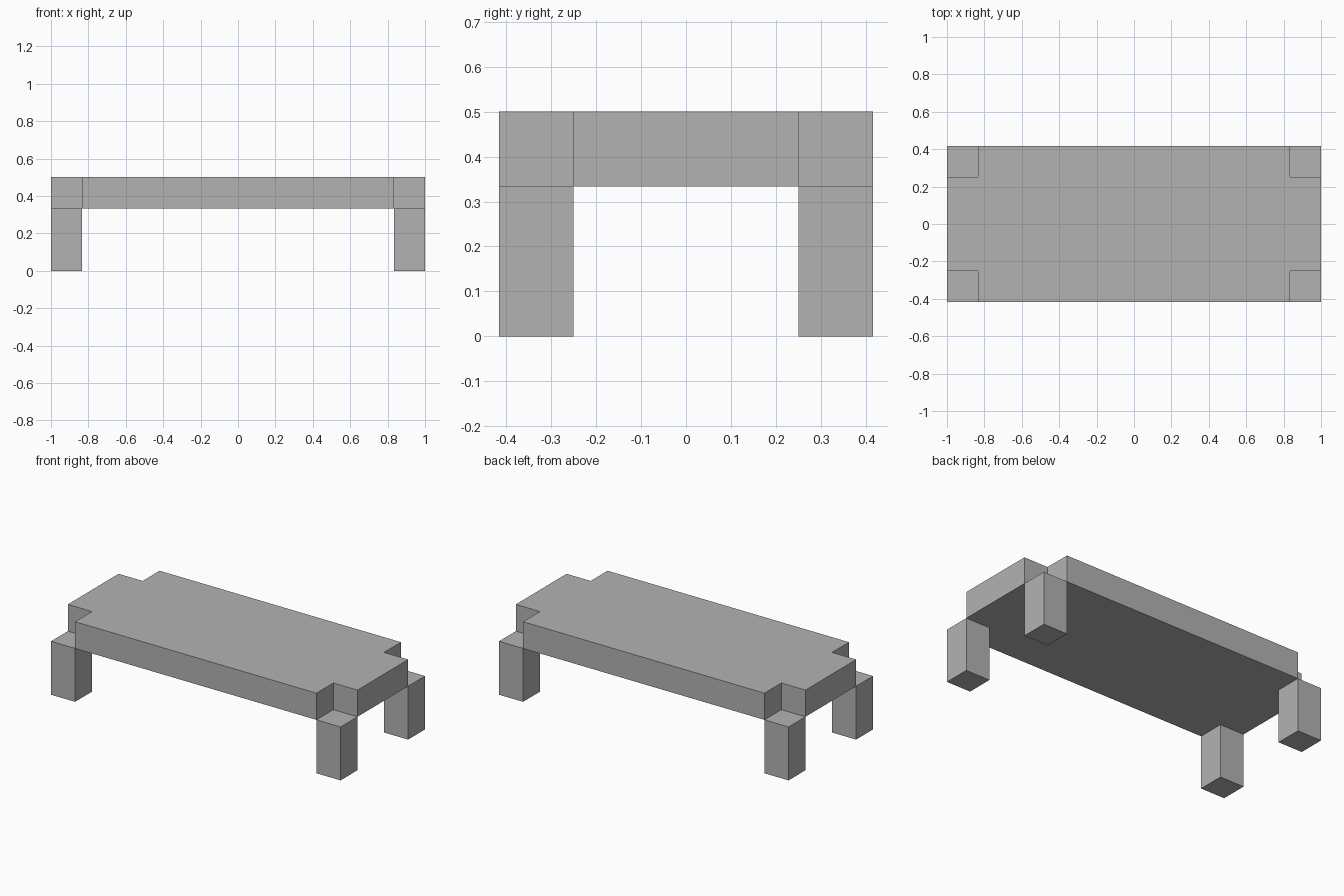
import bpy
import bmesh

cube = bpy.data.objects.get("Cube")
if cube:
    bpy.data.objects.remove(cube, do_unlink=True)

HALF_X, HALF_Y = 1.0, 5 / 12       # outer half length and half depth
LEG = 1 / 6                        # leg width, also the corner notch
LEG_TOP, TOP = 1 / 3, 0.5

grey = bpy.data.materials.new("plain grey")
grey.use_nodes = True
colour = (0.45, 0.45, 0.45, 1)
grey.diffuse_color = colour
grey.node_tree.nodes["Principled BSDF"].inputs["Base Color"].default_value = colour


def prism(name, outline, bottom, top):
    """Extrude a flat outline upward into a solid."""
    bm = bmesh.new()
    base = bm.faces.new([bm.verts.new((x, y, bottom)) for x, y in outline])
    extruded = bmesh.ops.extrude_face_region(bm, geom=[base], use_keep_orig=True)
    verts = [v for v in extruded["geom"] if isinstance(v, bmesh.types.BMVert)]
    bmesh.ops.translate(bm, verts=verts, vec=(0, 0, top - bottom))
    bmesh.ops.recalc_face_normals(bm, faces=bm.faces)
    mesh = bpy.data.meshes.new(name)
    bm.to_mesh(mesh)
    bm.free()
    mesh.materials.append(grey)
    obj = bpy.data.objects.new(name, mesh)
    bpy.context.collection.objects.link(obj)
    return obj


# Table top with a square notch at every corner
ix, iy = HALF_X - LEG, HALF_Y - LEG
corner = [(HALF_X, iy), (ix, iy), (ix, HALF_Y)]
outline = []
for sx, sy in ((1, 1), (-1, 1), (-1, -1), (1, -1)):
    points = [(sx * x, sy * y) for x, y in corner]
    outline += points if sx * sy > 0 else points[::-1]
prism("table_top", outline, LEG_TOP, TOP)

# Four legs standing under the notches
for side, sx in (("left", 1), ("right", -1)):
    for end, sy in (("front", -1), ("back", 1)):
        square = [(ix, iy), (HALF_X, iy), (HALF_X, HALF_Y), (ix, HALF_Y)]
        prism(f"{end}_{side}_leg", [(sx * x, sy * y) for x, y in square], 0, LEG_TOP)
